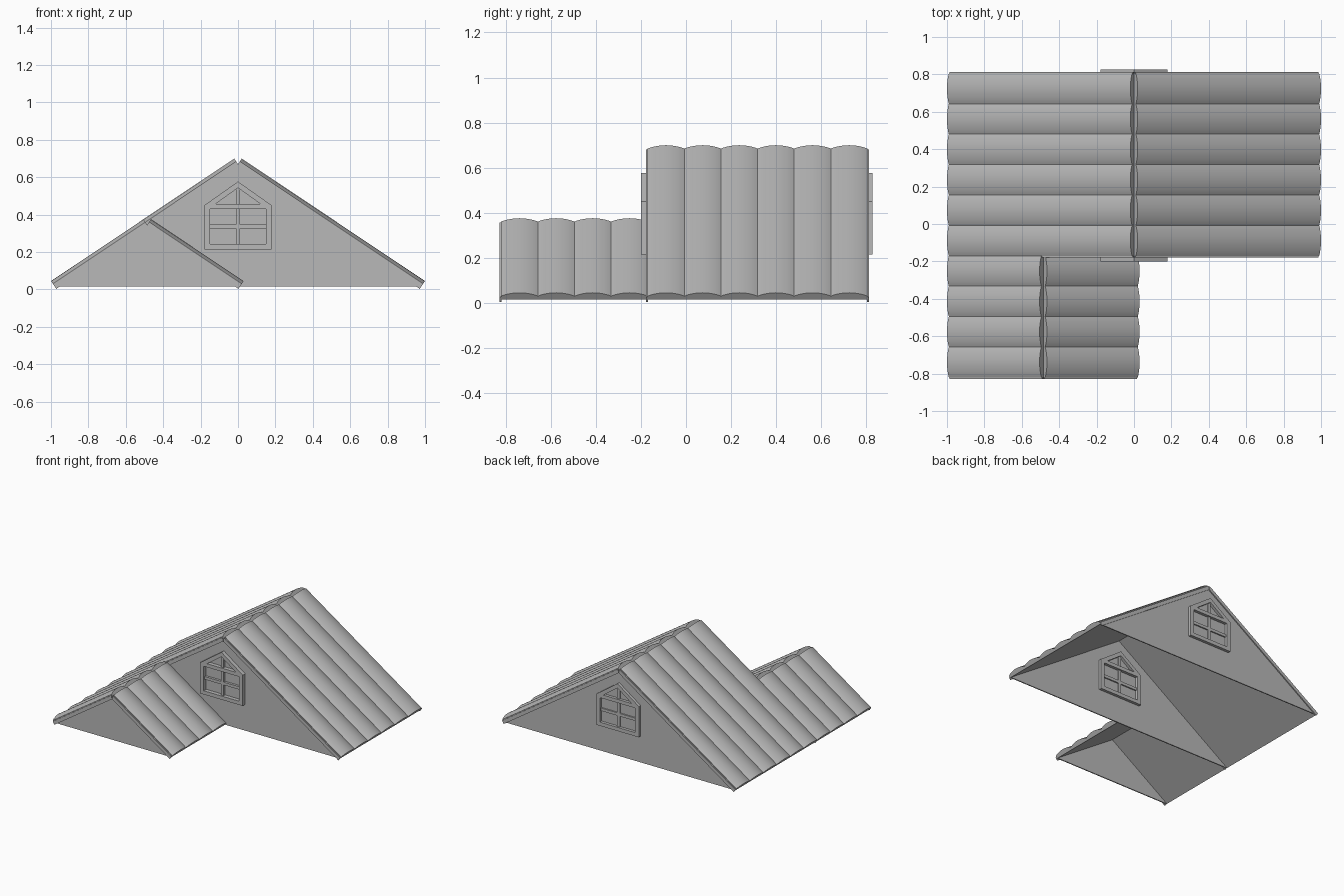
import bpy, bmesh, math
from mathutils import Vector

cube = bpy.data.objects.get("Cube")
if cube:
    bpy.data.objects.remove(cube, do_unlink=True)

grey = bpy.data.materials.new("plain_grey")
grey.use_nodes = True
COLOUR = (0.48, 0.48, 0.48, 1)
grey.diffuse_color = COLOUR
grey.node_tree.nodes["Principled BSDF"].inputs["Base Color"].default_value = COLOUR

BASE = 0.015          # height of the eaves
PITCH = 0.668         # rise over run
TILE = 0.1625         # width of one roof tile row
BREAK = -0.17         # where the low wing meets the main roof


def build(name, prisms, smooth=False):
    """One object from (outline, extrusion vector) pairs."""
    bm = bmesh.new()
    for outline, vec in prisms:
        face = bm.faces.new([bm.verts.new(p) for p in outline])
        out = bmesh.ops.extrude_face_region(bm, geom=[face], use_keep_orig=True)
        moved = [v for v in out["geom"] if isinstance(v, bmesh.types.BMVert)]
        bmesh.ops.translate(bm, verts=moved, vec=vec)
    bmesh.ops.recalc_face_normals(bm, faces=bm.faces)
    mesh = bpy.data.meshes.new(name)
    bm.to_mesh(mesh)
    bm.free()
    mesh.materials.append(grey)
    obj = bpy.data.objects.new(name, mesh)
    bpy.context.collection.objects.link(obj)
    if smooth:
        bpy.ops.object.select_all(action="DESELECT")
        obj.select_set(True)
        bpy.context.view_layer.objects.active = obj
        bpy.ops.object.shade_smooth_by_angle(angle=math.radians(25))
    return obj


def flat(points, y, depth):
    """Upright outline in x and z, given thickness along y."""
    return [Vector((x, y, z)) for x, z in points], Vector((0, depth, 0))


def box(x0, x1, z0, z1, y, depth):
    return flat([(x0, z0), (x1, z0), (x1, z1), (x0, z1)], y, depth)


def roof_slope(name, cx, run, side, y0, rows):
    """Rows of arched tiles running from eave to ridge."""
    normal = Vector((side * PITCH, 0, 1)).normalized()
    eave = Vector((cx + side * run, 0, BASE))
    climb = Vector((-side * run, 0, run * PITCH))
    prisms = []
    for row in range(rows):
        start = y0 + row * TILE
        arc = [(TILE, 0), (0, 0)]
        for i in range(13):
            t = i / 12
            arc.append((TILE * t, 0.018 + 0.018 * math.sin(math.pi * t) ** 0.8))
        prisms.append(([eave + normal * h + Vector((0, start + y, 0))
                        for y, h in arc], climb))
    build(name, prisms, smooth=True)


def rake_trim(name, cx, run, y):
    """Thin boards along both sloping edges of a gable."""
    prisms = []
    for side in (-1, 1):
        normal = Vector((side * PITCH, 0, 1)).normalized()
        eave = Vector((cx + side * run, y, BASE))
        ridge = Vector((cx, y, BASE + run * PITCH))
        outline = [eave - normal * 0.014, eave + normal * 0.012,
                   ridge + normal * 0.012, Vector((cx, y, ridge.z - 0.017))]
        prisms.append((outline, Vector((0, 0.01, 0))))
    build(name, prisms)


def gable_wall(name, cx, run, y):
    build(name, [flat([(cx - run, BASE), (cx + run, BASE),
                       (cx, BASE + run * PITCH)], y, 0.008)])


def window(name, y):
    """Pointed frame and glazing bars, standing out on both sides of the wall."""
    half = [(0, .215), (.18, .215), (.18, .45), (0, .577),
            (0, .543), (.15, .436), (.15, .243), (0, .243)]
    y0, depth = y - 0.03, 0.06
    frame = [flat([(s * x, z) for x, z in half], y0, depth) for s in (-1, 1)]
    frame.append(box(-.15, .15, .43, .457, y0, depth))
    build(name + "_frame", frame)
    bars = [box(-.011, .011, .243, .43, y - .018, .036),
            box(-.011, .011, .457, .543, y - .018, .036)]
    bars += [box(s * .011, s * .15, .325, .347, y - .018, .036) for s in (-1, 1)]
    build(name + "_bars", bars)


# Main roof
MAIN, WING, WING_X = 0.98, 0.495, -0.485
BACK = BREAK + 6 * TILE
for side, label in ((1, "left"), (-1, "right")):
    roof_slope("main_roof_" + label, 0, MAIN, side, BREAK, 6)
    roof_slope("wing_roof_" + label, WING_X, WING, side, BREAK - 4 * TILE, 4)

# Gable walls and their edge boards
gable_wall("main_front_wall", 0, MAIN, BREAK)
gable_wall("main_back_wall", 0, MAIN, BACK - 0.008)
gable_wall("wing_front_wall", WING_X, WING, BREAK - 4 * TILE)
rake_trim("main_front_trim", 0, MAIN, BREAK - 0.008)
rake_trim("main_back_trim", 0, MAIN, BACK - 0.002)
rake_trim("wing_front_trim", WING_X, WING, BREAK - 4 * TILE - 0.008)

# Gable windows
window("front_window", BREAK)
window("back_window", BACK - 0.008)
